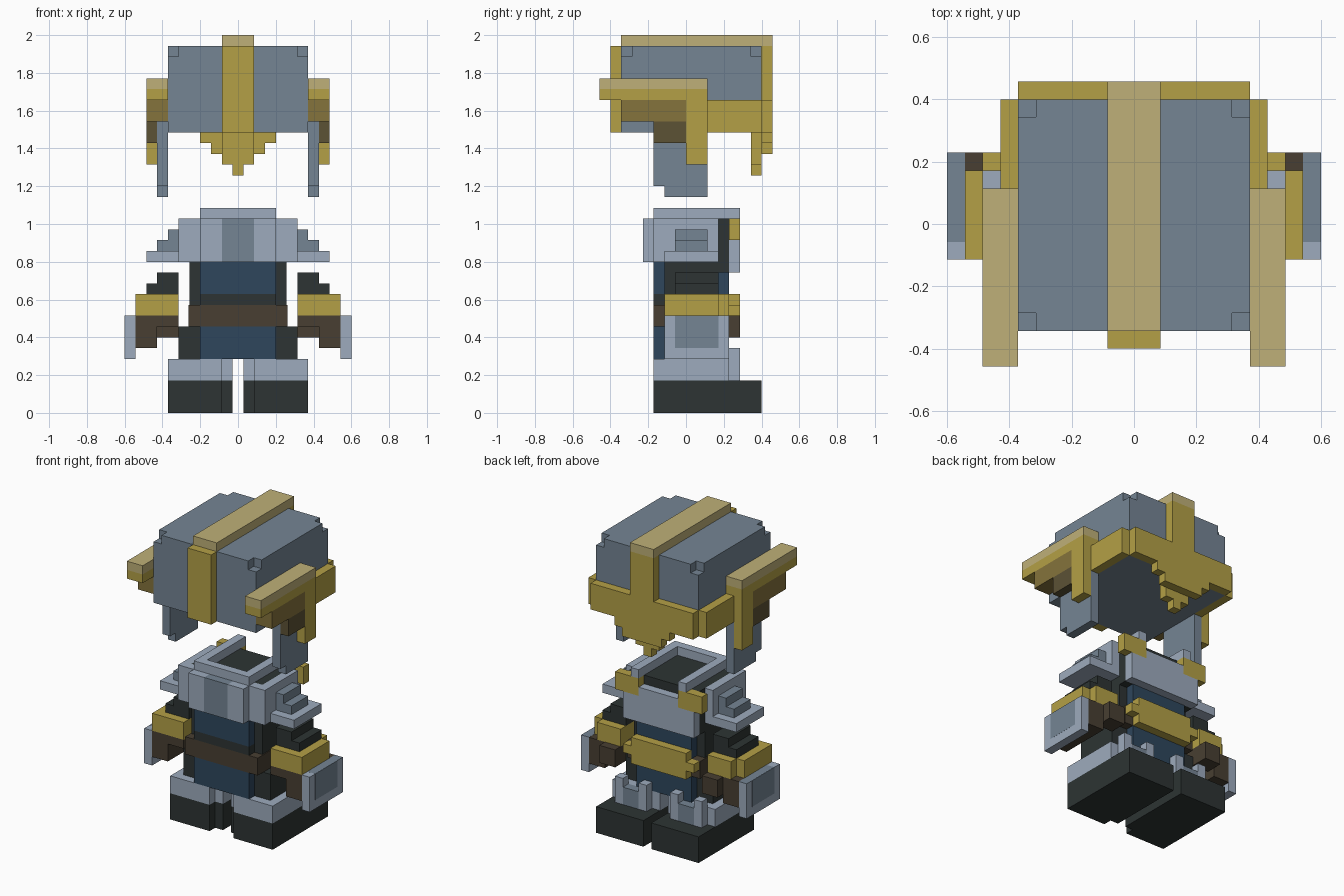
import bpy, bmesh

if "Cube" in bpy.data.objects:
    bpy.data.objects.remove(bpy.data.objects["Cube"])

U = 2 / 35  # one block


def srgb(h):
    out = []
    for i in (0, 2, 4):
        c = int(h[i:i + 2], 16) / 255
        out.append(c / 12.92 if c <= 0.04045 else ((c + 0.055) / 1.055) ** 2.4)
    return (*out, 1)


MATS = {}
for name, h in {"slate": "758594", "pale_steel": "9DABBD", "gold": "B4A046",
                "pale_gold": "BFB078", "bronze": "85733C", "dark_bronze": "5C5235",
                "charcoal": "2D3433", "navy": "2E465C", "brown": "483F32"}.items():
    MATS[name] = bpy.data.materials.new(name)
    MATS[name].diffuse_color = srgb(h)


def part(name, mat, *boxes, mirror=False):
    """Join boxes (x0, x1, y0, y1, z0, z1), in blocks, into one object."""
    bm = bmesh.new()
    todo = list(boxes)
    if mirror:
        todo += [(-b[1], -b[0], *b[2:]) for b in boxes]
    for x0, x1, y0, y1, z0, z1 in todo:
        r = bmesh.ops.create_cube(bm, size=1)
        for v in r["verts"]:
            v.co = ((x0 + (v.co.x + .5) * (x1 - x0)) * U,
                    (y0 + (v.co.y + .5) * (y1 - y0)) * U,
                    (z0 + (v.co.z + .5) * (z1 - z0)) * U)
    me = bpy.data.meshes.new(name)
    bm.to_mesh(me)
    bm.free()
    me.materials.append(MATS[mat])
    ob = bpy.data.objects.new(name, me)
    bpy.context.collection.objects.link(ob)
    return ob


# Helmet: shell with the four top corners nicked
part("helmet_shell", "slate", (-6.5, 6.5, -6, 7, 26, 33),
     (-5.5, 5.5, -6, 7, 33, 34), (-6.5, 6.5, -5, 6, 33, 34))
part("helmet_crest", "pale_gold", (-1.5, 1.5, -6, 8, 34, 35))
part("crest_rear", "gold", (-1.5, 1.5, -7, -6, 26, 34))
part("crest_face", "gold", (-1.5, 1.5, 7, 8, 29, 34))
part("brow_band", "gold", (-6.5, 6.5, 7, 8, 26, 29))
part("brow_band_side", "gold", (6.5, 7.5, 2, 7, 26, 29), mirror=True)

# Stepped face guard
part("face_guard", "gold", (-3.5, 3.5, 7, 8, 25, 26), (-2.5, 2.5, 7, 8, 24, 25),
     (-1.5, 1.5, 6, 7, 23, 26), (-0.5, 0.5, 6, 7, 22, 23))

# Swept wings and cheek guards
part("wing_top", "pale_gold", (6.5, 8.5, -8, 2, 30, 31), mirror=True)
part("wing_base", "gold", (6.5, 8.5, -8, 2, 29, 30), mirror=True)
part("wing_lower", "bronze", (6.5, 8.5, -6, 0, 27, 29), mirror=True)
part("wing_shadow", "dark_bronze", (7.5, 8.5, -3, 0, 25, 27), mirror=True)
part("wing_post", "gold", (7.5, 8.5, 0, 2, 23, 29), (6.5, 7.5, 0, 2, 27, 29), mirror=True)
part("cheek_guard", "slate", (6.5, 7.5, -3, 2, 21, 27), (6.5, 7.5, -2, 2, 20, 21), mirror=True)

# Torso
part("torso_core", "charcoal", (-4.5, 4.5, -2, 3, 8, 18), (-4.5, 4.5, 3, 4, 13, 18),
     (-3.5, 3.5, -3, -2, 10, 11))
part("tunic", "navy", (-3.5, 3.5, -3, -2, 11, 14), (-3.5, 3.5, 3, 4, 10, 13),
     (-3.5, 3.5, -3, -2, 5, 8), (-3.5, 3.5, 3, 4, 5, 8))
part("belt", "brown", (-4.6, 4.6, -3, 4, 8, 10))
part("buckle", "gold", (-3.5, 3.5, 4, 5, 8, 11), (-4.5, 4.5, 4, 5, 9, 10))

# Chest and back armour
part("back_plate", "pale_steel", (-5.5, 5.5, -3, -2, 14, 18),
     (1.5, 3.5, -4, -3, 14, 18), (-3.5, -1.5, -4, -3, 14, 18))
part("spine_plate", "slate", (-1.5, 1.5, -4, -3, 14, 18))
part("chest_plate", "pale_steel", (-4.5, 4.5, 4, 5, 13, 16), (-2.5, 2.5, 4, 5, 16, 17))
part("shoulder_clasp", "gold", (2.5, 5.5, 4, 5, 16, 18), mirror=True)
part("collar_back", "pale_steel", (-2.5, 2.5, -3, -2, 18, 19))
part("collar_side", "pale_steel", (2.5, 3.5, -3, 5, 18, 19), mirror=True)

# Stepped shoulder armour
part("shoulder_block", "pale_steel", (4.5, 5.5, -2, 3, 14, 18), mirror=True)
part("shoulder_steps", "slate", (5.5, 6.5, -1, 2, 15, 17), (6.5, 7.5, -1, 2, 15, 16), mirror=True)
part("shoulder_rim", "pale_steel", (5.5, 8.5, -2, 3, 14, 15), mirror=True)

# Arms
part("upper_arm", "charcoal", (5.5, 7.5, -1, 3, 11, 13), (7.5, 8.5, -1, 3, 11, 12), mirror=True)
part("cuff", "gold", (5.5, 9.5, -2, 3, 9, 11), (5.5, 8.5, 3, 4, 9, 11), mirror=True)
part("glove", "brown", (5.5, 7.5, -2, 4, 8, 9), (7.5, 9.5, -2, 4, 6, 9),
     (5.5, 7.5, 3, 5, 7, 9), mirror=True)
part("hand_guard", "pale_steel", (9.5, 10.5, -2, 4, 5, 9), mirror=True)
part("hand_guard_inset", "slate", (10.5, 10.51, -1, 3, 6, 9),
     (9.5, 10.5, -1, 4, 9, 9.01), mirror=True)

# Legs and boots, heel nicked at the inner corner
part("thigh", "charcoal", (0, 5.5, -2, 3, 5, 8), mirror=True)
part("boot", "charcoal", (1.5, 6.5, -3, 7, 0, 3), (0.5, 1.5, -2, 7, 0, 3), mirror=True)
part("boot_cuff", "pale_steel", (1.5, 6.5, -3, 4, 3, 5), (0.5, 1.5, -2, 4, 3, 5), mirror=True)
part("knee_rim", "pale_steel", (1.5, 2.5, 4, 5, 3, 6), (4.5, 5.5, 4, 5, 3, 6), mirror=True)
part("knee_plate", "slate", (2.5, 4.5, 4, 5, 3, 5), mirror=True)

for m in bpy.data.materials:
    if m.users and not m.is_grease_pencil:
        m.use_nodes = True
        m.node_tree.nodes["Principled BSDF"].inputs["Base Color"].default_value = m.diffuse_color
